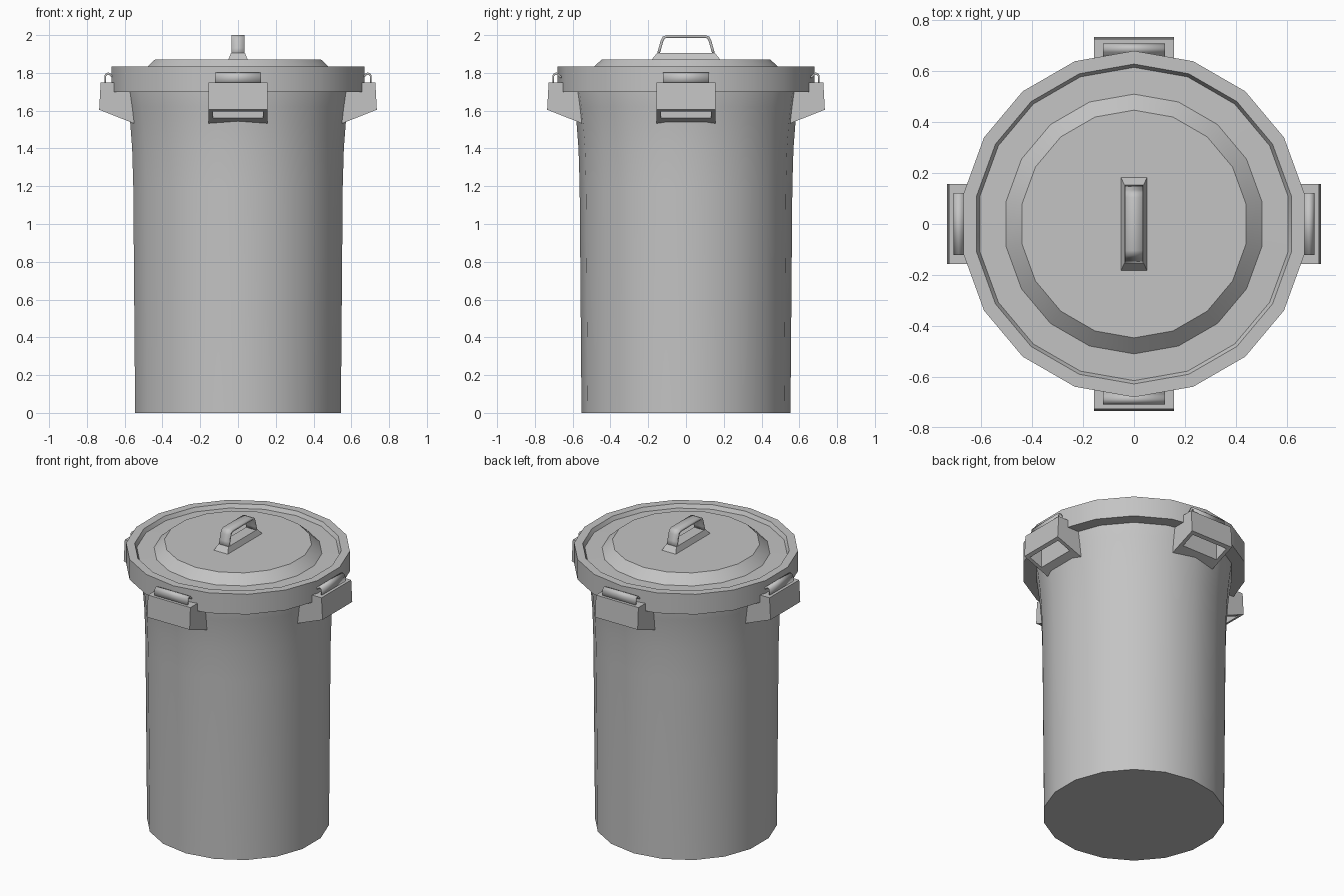
import bpy, bmesh, math
from mathutils import Matrix

cube = bpy.data.objects.get("Cube")
if cube:
    bpy.data.objects.remove(cube, do_unlink=True)

SIDES = 18

grey = bpy.data.materials.new("grey plastic")
grey.use_nodes = True
COLOUR = (0.55, 0.55, 0.55, 1)
grey.diffuse_color = COLOUR
grey.node_tree.nodes["Principled BSDF"].inputs["Base Color"].default_value = COLOUR


def finish(name, bm, smooth=True, closed=True):
    """Turn a bmesh into a named, coloured object."""
    if closed:
        bmesh.ops.recalc_face_normals(bm, faces=bm.faces)
    mesh = bpy.data.meshes.new(name)
    bm.to_mesh(mesh)
    bm.free()
    mesh.materials.append(grey)
    obj = bpy.data.objects.new(name, mesh)
    bpy.context.collection.objects.link(obj)
    if smooth:
        bpy.ops.object.select_all(action='DESELECT')
        obj.select_set(True)
        bpy.context.view_layer.objects.active = obj
        bpy.ops.object.shade_smooth_by_angle(angle=math.radians(30))
    return obj


def lathe(name, profile):
    """Revolve (radius, z) points and cap both ends with flat polygons."""
    bm = bmesh.new()
    rings = []
    for r, z in profile:
        angles = [math.pi / 2 + math.tau * i / SIDES for i in range(SIDES)]
        rings.append([bm.verts.new((r * math.cos(a), r * math.sin(a), z)) for a in angles])
    for low, high in zip(rings, rings[1:]):
        for i in range(SIDES):
            j = (i + 1) % SIDES
            bm.faces.new((low[i], low[j], high[j], high[i]))
    bm.faces.new(rings[0])
    bm.faces.new(rings[-1])
    return finish(name, bm)


def strip(name, path, half_width, thickness, turn):
    """Sweep a (y, z) path along x into a thin bent sheet."""
    bm = bmesh.new()
    pairs = [[bm.verts.new((x, y, z)) for x in (-half_width, half_width)] for y, z in path]
    for a, b in zip(pairs, pairs[1:]):
        bm.faces.new((a[0], a[1], b[1], b[0]))
    bmesh.ops.rotate(bm, verts=bm.verts, matrix=Matrix.Rotation(turn, 3, 'Z'))
    obj = finish(name, bm, closed=False)
    mod = obj.modifiers.new("thickness", 'SOLIDIFY')
    mod.thickness = thickness
    mod.offset = 0
    mod.use_even_offset = True
    return obj


def side_handle(name, turn):
    """Grip box with a sloping underside and a hollow open from below."""
    bm = bmesh.new()
    profile = [(0.53, 1.75), (0.727, 1.75), (0.735, 1.605), (0.53, 1.524)]
    left, right = [[bm.verts.new((x, -r, z)) for r, z in profile] for x in (-0.157, 0.157)]
    bm.faces.new(left)
    bm.faces.new(right)
    for i in range(4):
        j = (i + 1) % 4
        face = bm.faces.new((left[i], left[j], right[j], right[i]))
        if i == 2:
            under = face
    bmesh.ops.recalc_face_normals(bm, faces=bm.faces)
    bmesh.ops.inset_region(bm, faces=[under], thickness=0.035)
    for v in under.verts:
        if v.co.y > -0.65:
            v.co.y, v.co.z = -0.62, 1.56
    hollow = bmesh.ops.extrude_face_region(bm, geom=[under])["geom"]
    for v in hollow:
        if isinstance(v, bmesh.types.BMVert):
            v.co.z = 1.72
    if under.is_valid:
        bmesh.ops.delete(bm, geom=[under], context='FACES_ONLY')
    bmesh.ops.rotate(bm, verts=bm.verts, matrix=Matrix.Rotation(turn, 3, 'Z'))
    return finish(name, bm, smooth=False)


# Bin body, flaring towards the mouth
lathe("bin_body", [(0.553, 0), (0.563, 1.2), (0.569, 1.4), (0.579, 1.53),
                   (0.589, 1.62), (0.60, 1.70), (0.60, 1.75)])

# Lid with overhanging rim, shallow channel and raised centre
lathe("lid", [(0.447, 1.87), (0.51, 1.812), (0.615, 1.81), (0.628, 1.835), (0.68, 1.835),
              (0.68, 1.70), (0.595, 1.70), (0.595, 1.78)])

# Four grips with a bent clip over each
clip_path = [(-0.703, 1.74), (-0.703, 1.783), (-0.697, 1.793), (-0.688, 1.797),
             (-0.678, 1.793), (-0.67, 1.783), (-0.655, 1.775)]
for k, side in enumerate(("front", "left", "back", "right")):
    side_handle(side + "_handle", k * math.pi / 2)
    strip(side + "_clip", clip_path, 0.122, 0.01, k * math.pi / 2)

# Flared foot of the lid handle
bm = bmesh.new()
bmesh.ops.create_cube(bm, size=2)
for v in bm.verts:
    hx, hy, z = (0.037, 0.153, 1.905) if v.co.z > 0 else (0.053, 0.186, 1.865)
    v.co = (math.copysign(hx, v.co.x), math.copysign(hy, v.co.y), z)
finish("lid_handle_foot", bm, smooth=False)

# Arched lid handle
half = [(-0.148, 1.895), (-0.138, 1.93), (-0.127, 1.97), (-0.119, 1.986), (-0.103, 1.993)]
arch = half + [(-y, z) for y, z in reversed(half)]
strip("lid_handle_arch", arch, 0.035, 0.014, 0)
